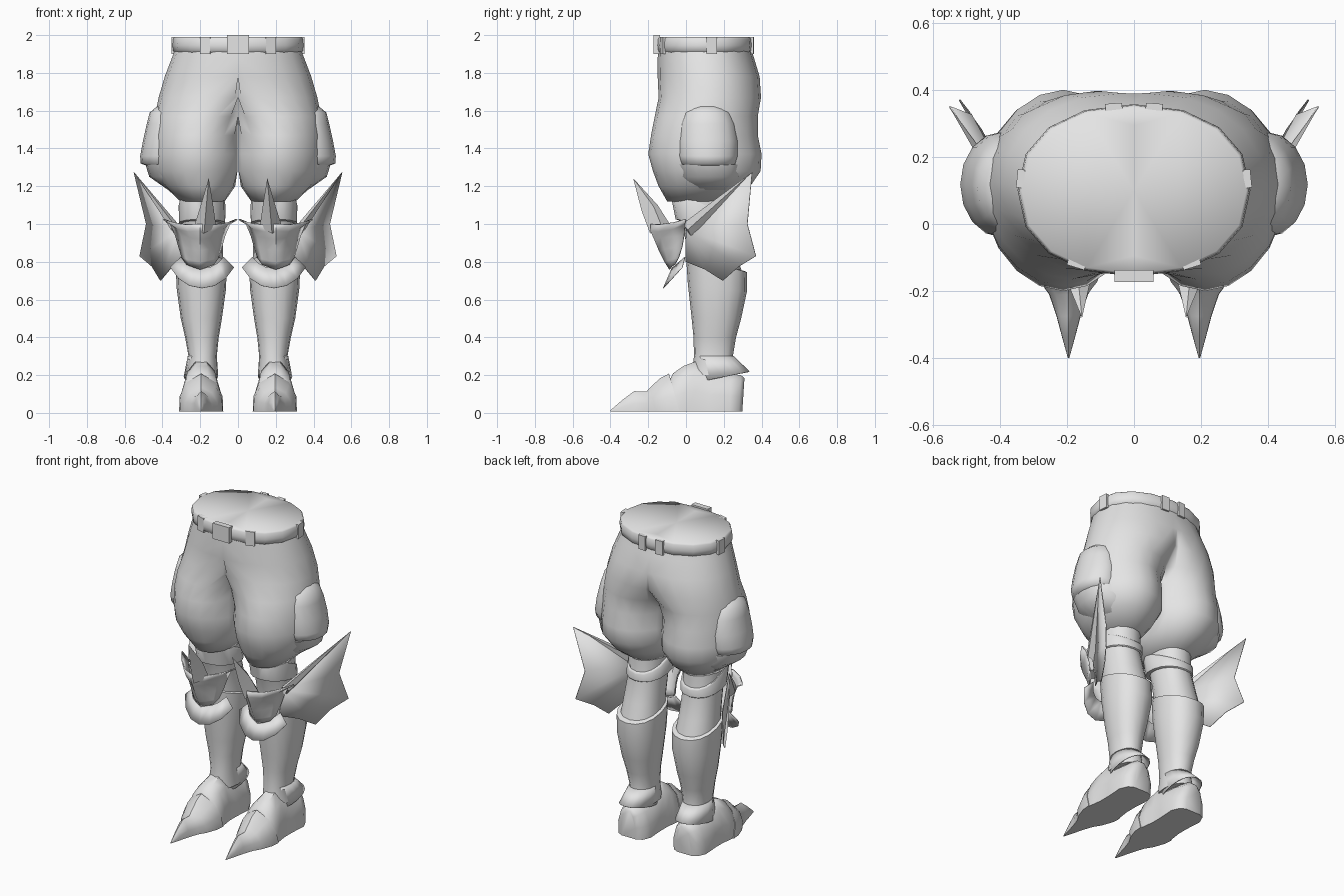
import bpy, bmesh, math
from mathutils import Vector

if "Cube" in bpy.data.objects:
    bpy.data.objects.remove(bpy.data.objects["Cube"])

GREY = bpy.data.materials.new("plain_grey")
GREY.diffuse_color = (0.78, 0.78, 0.78, 1)
GREY.use_nodes = True
GREY.node_tree.nodes["Principled BSDF"].inputs["Base Color"].default_value = GREY.diffuse_color
LEG = 0.195  # x of each lower leg's axis


def finish(name, bm, mirror=True, thick=0, angle=45, open_centre=False):
    """Turn a bmesh into a shaded, optionally mirrored object."""
    if open_centre:  # drop inner walls on the centre plane so both halves join
        walls = [f for f in bm.faces if all(v.co.x < 0.0005 for v in f.verts)]
        bmesh.ops.delete(bm, geom=walls, context='FACES')
    bmesh.ops.remove_doubles(bm, verts=bm.verts[:], dist=0.0002)
    bmesh.ops.recalc_face_normals(bm, faces=bm.faces[:])
    me = bpy.data.meshes.new(name)
    bm.to_mesh(me)
    bm.free()
    me.materials.append(GREY)
    for p in me.polygons:
        p.use_smooth = True
    me.set_sharp_from_angle(angle=math.radians(angle))
    ob = bpy.data.objects.new(name, me)
    bpy.context.collection.objects.link(ob)
    if thick:
        s = ob.modifiers.new("thickness", 'SOLIDIFY')
        s.thickness = thick
        s.offset = 0
    if mirror:
        ob.modifiers.new("mirror", 'MIRROR')
    return ob


def loft(name, rows, closed=True, caps=(True, True), **kw):
    """Skin a list of point rows."""
    bm = bmesh.new()
    vs = [[bm.verts.new(p) for p in r] for r in rows]
    n = len(rows[0])
    for a, b in zip(vs, vs[1:]):
        for i in range(n if closed else n - 1):
            j = (i + 1) % n
            bm.faces.new((a[i], a[j], b[j], b[i]))
    if closed:
        for use, r in zip(caps, (vs[0], vs[-1])):
            if use:
                bm.faces.new(r)
    return finish(name, bm, **kw)


def ring(z, x0, x1, y0, y1, n=16, e=0.9, tilt=0, wall=0):
    """Rounded ring between x and y limits, flattened where it meets the wall plane; tilt raises the front."""
    cx, rx, cy, ry = (x0 + x1) / 2, (x1 - x0) / 2, (y0 + y1) / 2, (y1 - y0) / 2
    unit = []
    for i in range(n):
        c, s = math.cos(2 * math.pi * i / n), math.sin(2 * math.pi * i / n)
        unit.append((math.copysign(abs(c) ** e, c), math.copysign(abs(s) ** e, s)))
    cut = [abs(s) for c, s in unit if cx + rx * c < wall - 1e-6]
    if cut:  # spread the cut points along the chord the wall makes through the ring
        chord = (1 - min(1, abs((wall - cx) / rx)) ** (2 / e)) ** (e / 2)
        k = chord / max(max(cut), 1e-6)
    pts = []
    for c, s in unit:
        x = cx + rx * c
        if x < wall - 1e-6:
            x, s = wall, s * k
        pts.append((max(x, 0), cy + ry * s, z - tilt * s))
    return pts


def box(name, centre, size, mirror=True, turn=0):
    bm = bmesh.new()
    bmesh.ops.create_cube(bm, size=1)
    ob_c, c, s = Vector(centre), math.cos(turn), math.sin(turn)
    for v in bm.verts:
        x, y, z = (v.co[i] * size[i] for i in range(3))
        v.co = ob_c + Vector((x * c - y * s, x * s + y * c, z))
    return finish(name, bm, mirror)


# Baggy trousers, joined at the hips and split into two legs
loft("trousers", [ring(*r, 20, e, 0, w) for *r, e, w in (
    (1.93, -.33, .33, -.145, .345, .9, 0), (1.88, -.35, .35, -.15, .36, .92, 0),
    (1.78, -.32, .388, -.15, .39, .95, 0), (1.67, -.2, .42, -.145, .397, 1, 0),
    (1.57, -.07, .44, -.165, .38, 1.03, 0), (1.47, -.03, .452, -.185, .38, 1.05, .003),
    (1.37, -.03, .452, -.2, .4, 1.05, .003), (1.28, -.025, .45, -.175, .395, 1.02, .003),
    (1.2, .015, .39, -.145, .34, 1, .003), (1.12, .07, .305, -.1, .235, 1, .003))],
    open_centre=True, caps=(False, True), angle=70)

# Belt with a closed top
loft("belt", [ring(z, -w, w, .1 - d, .1 + d) for z, w, d in (
    (1.905, .325, .24), (1.915, .343, .253), (1.945, .347, .257),
    (1.98, .343, .254), (1.99, .335, .247))],
    open_centre=True, caps=(False, True), angle=60)
box("belt_buckle", (0, -.155, 1.95), (.115, .035, .1), mirror=False)
box("front_belt_loop", (.17, -.115, 1.945), (.055, .03, .09), turn=.3)
box("back_belt_loop", (.06, .347, 1.945), (.05, .025, .09), turn=-.07)
box("side_belt_loop", (.338, .135, 1.945), (.022, .055, .09), turn=.1)

# Bulging side pouch blended into the thigh, and the flap under it
loft("side_pouch", [ring(z, .27, x, y0, y1, 16, 1) for z, x, y0, y1 in (
    (1.63, .42, .03, .2), (1.59, .468, -.01, .235), (1.53, .483, -.03, .26),
    (1.44, .503, -.04, .275), (1.36, .518, -.04, .275),
    (1.32, .515, -.03, .265), (1.3, .46, .0, .24))], angle=80)
loft("pouch_flap", [ring(z, .2, x, y0, y1, 16, 1) for z, x, y0, y1 in (
    (1.315, .49, -.06, .29), (1.25, .47, -.04, .29), (1.18, .37, .0, .24))], angle=80)

# Bare knee and its strap, taller at the front
loft("knee", [ring(1.18, .075, .305, -.09, .225), ring(1.0, .083, .302, -.02, .225),
              ring(.85, .08, .31, .01, .265), ring(.7, .07, .32, .02, .31)])
loft("knee_strap", [ring(z, x0, x1, y0, y1, tilt=t) for z, x0, x1, y0, y1, t in (
    (1.0, .078, .307, -.04, .232, .02), (1.005, .068, .313, -.055, .238, .02),
    (1.1, .066, .314, -.085, .238, .075), (1.11, .075, .31, -.075, .232, .075))])

# Shin guard, raised at the front
loft("shin_guard", [ring(z, x0, x1, y0, y1, tilt=t) for z, x0, x1, y0, y1, t in (
    (.795, .073, .318, .012, .312, .045), (.79, .06, .33, .0, .322, .045),
    (.66, .063, .325, .01, .322, .02), (.5, .085, .303, .03, .292, 0),
    (.4, .102, .28, .04, .265, 0), (.3, .112, .262, .042, .248, 0),
    (.2, .105, .275, .03, .27, 0))])
# Flared ankle cuff, standing out only behind the heel
loft("ankle_cuff", [ring(.3, .114, .264, .05, .25),
                    ring(.19, .108, .285, .06, .335, tilt=-.028)],
     caps=(False, False), thick=.005)

# Shoe and pointed toe cap, skinned along the foot
ARCH = ((-1, 0), (-.98, .4), (-.72, .78), (-.3, .97), (.3, .97), (.72, .78), (.98, .4), (1, 0))
TOE = ((-1, 0), (-.97, .4), (-.65, .77), (0, 1), (.65, .77), (.97, .4), (1, 0))


def foot(name, arch, sections):
    loft(name, [[(LEG + w * a, y + lean * h, .008 + (top - .008) * h) for a, h in arch]
                for y, w, top, lean in sections])


foot("shoe", ARCH, ((.298, .05, .19, .012), (.28, .085, .205, .012), (.23, .107, .213, .01),
                    (.12, .1, .235, 0), (.05, .1, .28, 0), (.0, .107, .255, -.015),
                    (-.04, .112, .215, -.03), (-.09, .105, .17, 0)))
foot("toe_cap", TOE, ((-.035, .117, .208, -.055), (-.09, .113, .185, -.045),
                      (-.16, .088, .135, -.03), (-.21, .058, .112, 0),
                      (-.275, .036, .115, 0), (-.335, .02, .07, 0), (-.4, .002, .014, 0)))

# Knee guard: curved plate whose upper corners run out to points
rows = []
for z, w, front, side, lift in ((.76, .07, -.085, -.06, .025), (.80, .095, -.11, -.04, .02),
                                (.86, .113, -.14, -.02, .02), (.92, .13, -.165, -.01, .02),
                                (.965, .155, -.185, -.005, .035), (1.0, .195, -.185, .0, .025)):
    rows.append([(.2 + w * t, front + (side - front) * abs(t) ** 1.6,
                  z + lift * (abs(t) - (.5 if z > .95 and 0 < abs(t) < 1 else 0)))
                 for t in (-1, -.75, -.4, 0, .4, .75, 1)])
loft("knee_guard", rows, closed=False, thick=.008, angle=60)

# Upright spike on the knee guard
base = [(.115, -.125, .98), (.18, -.19, .95), (.235, -.125, .98), (.18, -.08, .99)]
mid = [(.13, -.17, 1.09), (.17, -.235, 1.07), (.2, -.17, 1.09), (.168, -.15, 1.1)]
loft("knee_spike", [base, mid, [(.155, -.28, 1.243)] * 4], caps=(True, False), angle=60)

# Flared band below the knee guard
flare = [[], []]
for i in range(7):
    a = math.radians(-60 + 20 * i)
    s, c = math.sin(a), 1 - math.cos(a)
    flare[0].append((.19 + .13 * s, -.075 + .14 * c, .765 + .12 * c))
    flare[1].append((.19 + .195 * s, -.12 + .2 * c, .66 + .22 * c))
loft("knee_flare", flare, closed=False, thick=.004)

# Webbed side fin with scalloped edge
fin = bmesh.new()
hub = fin.verts.new((.31, .0, .97))
edge = [fin.verts.new(p) for p in (
    (.55, .35, 1.272), (.485, .325, 1.0), (.52, .37, .83), (.455, .28, .775),
    (.41, .195, .70), (.36, .1, .76), (.29, .0, .8))]
for a, b in zip(edge, edge[1:]):
    fin.faces.new((hub, a, b))
finish("side_fin", fin, thick=.005)

# Tapered rib along the fin's upper edge
loft("fin_rib", [[(.34, -.02, 1.0), (.355, .01, .97), (.32, .03, .93), (.3, .01, .98)],
                 [(.551, .35, 1.275)] * 4], caps=(True, False), angle=30)
